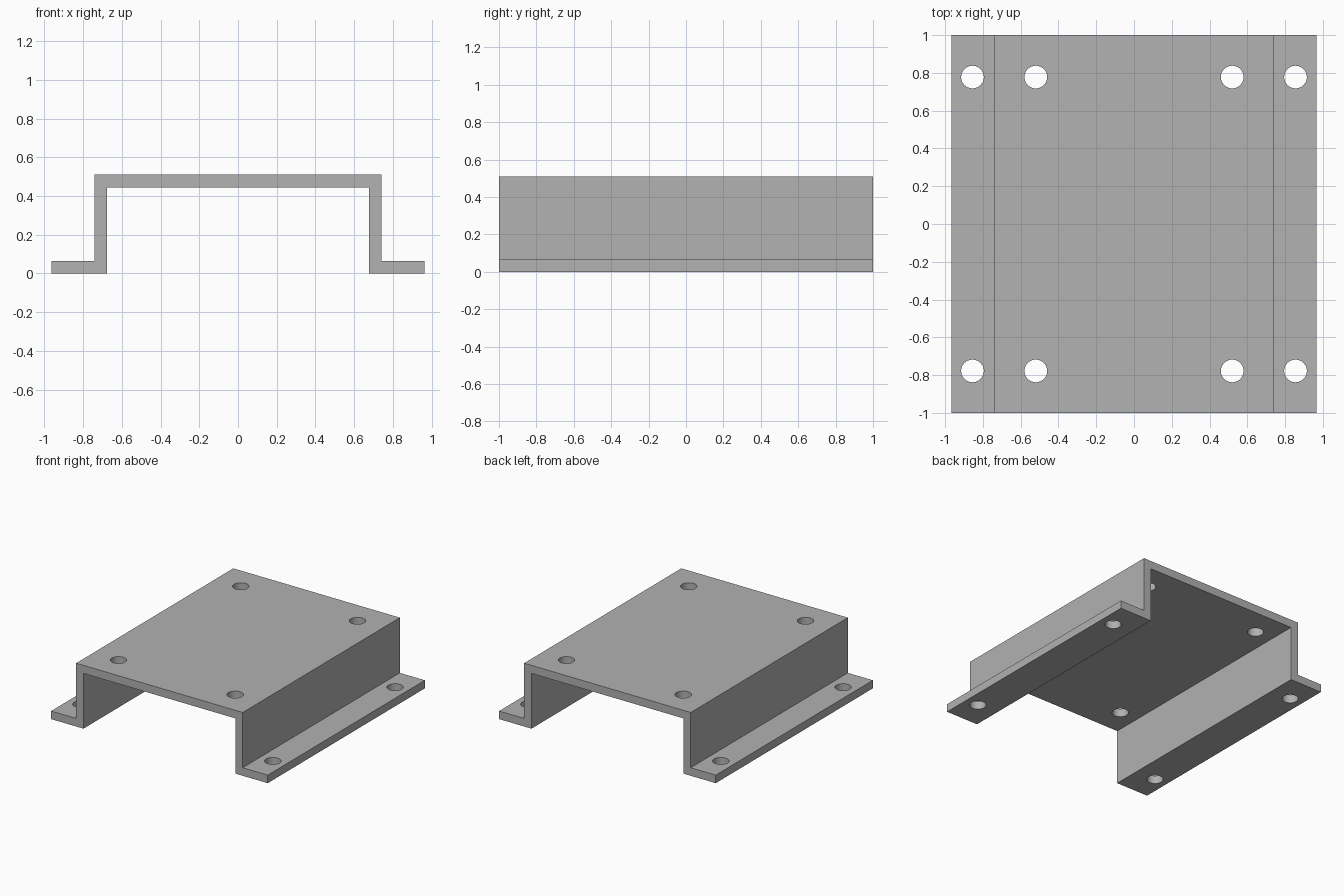
import bpy
import bmesh
from math import radians
from mathutils import Matrix

cube = bpy.data.objects.get("Cube")
if cube:
    bpy.data.objects.remove(cube, do_unlink=True)

LENGTH = 2.0
HEIGHT = 0.51
SHEET = 0.065
FLANGE_X = 0.965    # outer edge of the foot flanges
WALL_X = 0.742      # outer face of the side walls
INNER_X = WALL_X - SHEET
HOLE_RADIUS = 0.06
HOLE_Y = 0.778
HOLE_XS = (0.855, 0.52)   # flange holes, top plate holes

grey = bpy.data.materials.new("plain_grey")
grey.use_nodes = True
colour = (0.445, 0.445, 0.445, 1)
grey.diffuse_color = colour
grey.node_tree.nodes["Principled BSDF"].inputs["Base Color"].default_value = colour


def add_object(name, bm):
    bmesh.ops.recalc_face_normals(bm, faces=bm.faces)
    mesh = bpy.data.meshes.new(name)
    bm.to_mesh(mesh)
    bm.free()
    mesh.materials.append(grey)
    obj = bpy.data.objects.new(name, mesh)
    bpy.context.collection.objects.link(obj)
    return obj


# Hat-section bracket: half profile, mirrored, extruded front to back
half = [(INNER_X, HEIGHT - SHEET), (INNER_X, 0), (FLANGE_X, 0),
        (FLANGE_X, SHEET), (WALL_X, SHEET), (WALL_X, HEIGHT)]
profile = half + [(-x, z) for x, z in reversed(half)]
bm = bmesh.new()
face = bm.faces.new([bm.verts.new((x, -LENGTH / 2, z)) for x, z in profile])
extruded = bmesh.ops.extrude_face_region(bm, geom=[face], use_keep_orig=True)
moved = [v for v in extruded["geom"] if isinstance(v, bmesh.types.BMVert)]
bmesh.ops.translate(bm, verts=moved, vec=(0, LENGTH, 0))
bracket = add_object("mounting_bracket", bm)

# Bolt holes through the flanges and the top plate
bm = bmesh.new()
for x in HOLE_XS:
    for sx in (-1, 1):
        for sy in (-1, 1):
            bmesh.ops.create_cone(
                bm, cap_ends=True, segments=48, radius1=HOLE_RADIUS,
                radius2=HOLE_RADIUS, depth=HEIGHT * 2,
                matrix=Matrix.Translation((sx * x, sy * HOLE_Y, HEIGHT / 2)))
cutter = add_object("hole_cutter", bm)
cutter.hide_render = True

drill = bracket.modifiers.new("bolt_holes", "BOOLEAN")
drill.operation = "DIFFERENCE"
drill.solver = "EXACT"
drill.object = cutter

bpy.ops.object.select_all(action="DESELECT")
bracket.select_set(True)
bpy.context.view_layer.objects.active = bracket
bpy.ops.object.modifier_apply(modifier=drill.name)
bpy.data.objects.remove(cutter, do_unlink=True)

# Smooth hole walls, crisp bends
bpy.ops.object.shade_smooth_by_angle(angle=radians(30))
